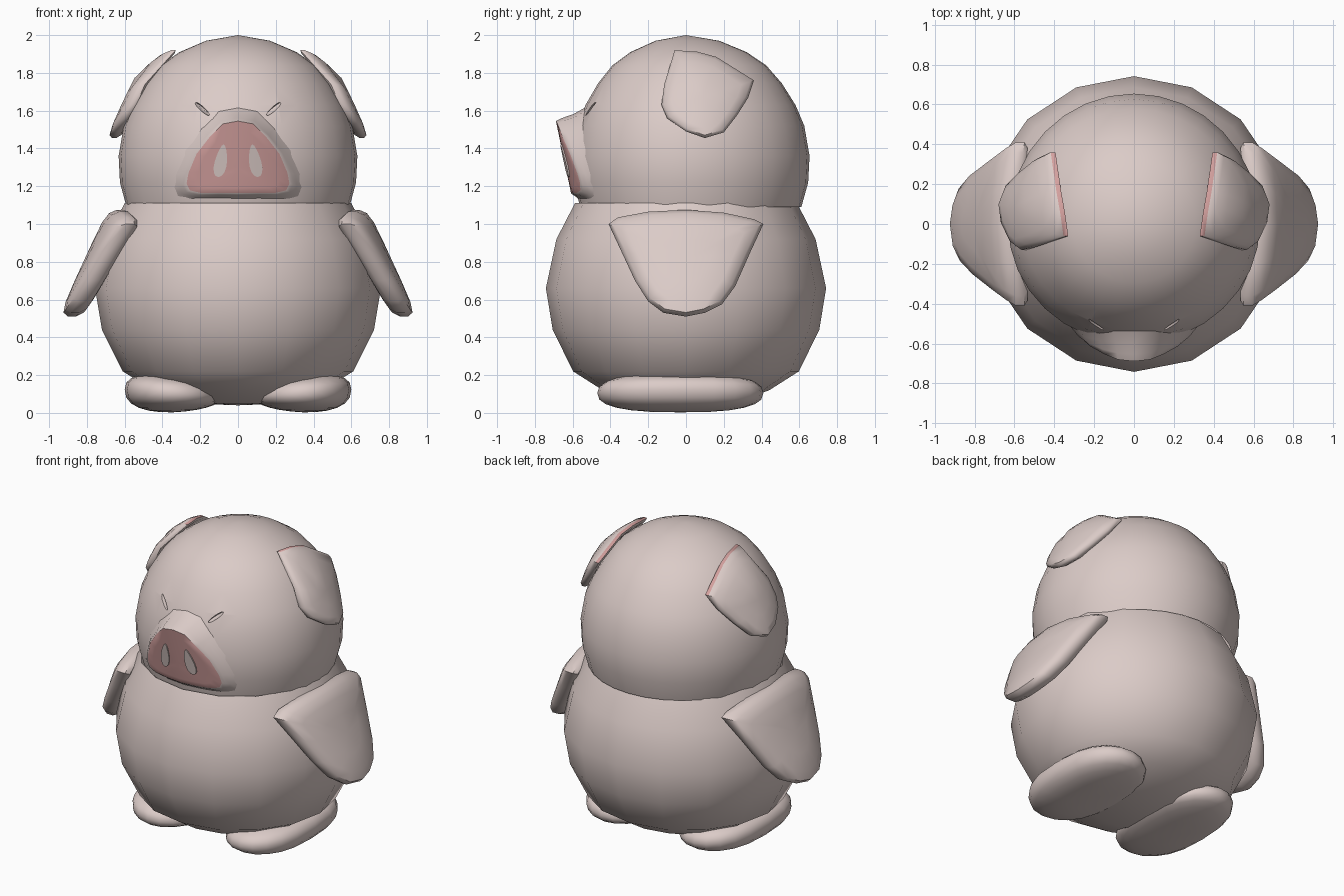
import bpy, bmesh, math

if "Cube" in bpy.data.objects:
    bpy.data.objects.remove(bpy.data.objects["Cube"])


def material(name, rgb):
    m = bpy.data.materials.new(name)
    m.diffuse_color = (*rgb, 1)
    m.use_nodes = True
    m.node_tree.nodes["Principled BSDF"].inputs["Base Color"].default_value = m.diffuse_color
    return m


SKIN = material("pale_skin", (0.71, 0.60, 0.575))
PINK = material("snout_pink", (0.65, 0.35, 0.34))


def finish(name, bm, angle=40):
    """Turn a bmesh into a smooth shaded object."""
    bmesh.ops.recalc_face_normals(bm, faces=bm.faces)
    me = bpy.data.meshes.new(name)
    bm.to_mesh(me)
    bm.free()
    me.materials.append(SKIN)
    me.materials.append(PINK)
    ob = bpy.data.objects.new(name, me)
    bpy.context.collection.objects.link(ob)
    smooth(ob, angle)
    return ob


def smooth(ob, angle):
    bpy.ops.object.select_all(action='DESELECT')
    ob.select_set(True)
    bpy.context.view_layer.objects.active = ob
    bpy.ops.object.shade_smooth_by_angle(angle=math.radians(angle))


def loft(bm, rings):
    """Join closed rings of points; a one-point ring becomes a tip. Returns faces per band."""
    vs = [[bm.verts.new(p) for p in r] for r in rings]
    bands = []
    for a, b in zip(vs, vs[1:]):
        n = max(len(a), len(b))
        band = []
        for i in range(n):
            j = (i + 1) % n
            if len(a) == 1:
                f = (a[0], b[i], b[j])
            elif len(b) == 1:
                f = (a[i], a[j], b[0])
            else:
                f = (a[i], a[j], b[j], b[i])
            band.append(bm.faces.new(f))
        bands.append(band)
    return bands


def lathe(name, profile, segs, front=1.0, back=1.0):
    bm = bmesh.new()
    rings = []
    for r, z in profile:
        if r == 0:
            rings.append([(0, 0, z)])
            continue
        ring = []
        for i in range(segs):
            a = 2 * math.pi * i / segs
            y = r * math.sin(a)
            ring.append((r * math.cos(a), y * (back if y > 0 else front), z))
        rings.append(ring)
    loft(bm, rings)
    return finish(name, bm)


def interp(table, v):
    """Piecewise linear lookup in (key, value) pairs sorted by key."""
    if v <= table[0][0]:
        return table[0][1]
    for (a, p), (b, q) in zip(table, table[1:]):
        if v <= b:
            return p + (q - p) * (v - a) / (b - a)
    return table[-1][1]


# Body and head
lathe("body", [(0, .04), (.25, .05), (.45, .12), (.61, .22), (.72, .44),
               (.757, .66), (.70, .92), (.60, 1.11)], 16, .98, .98)
HEAD = [(.59, 1.09), (.625, 1.22), (.632, 1.36), (.605, 1.52), (.56, 1.63),
        (.49, 1.745), (.41, 1.84), (.31, 1.91), (.17, 1.97), (0, 2.0)]
FRONT = .95
head = lathe("head", HEAD, 32, FRONT, 1.035)

# Slanted closed eyes cut as narrow slits into the head
for s in (1, -1):
    bpy.ops.mesh.primitive_uv_sphere_add(segments=12, ring_count=8, radius=1,
                                         location=(s * .19, -.505, 1.61),
                                         rotation=(0, -s * math.radians(38), s * .35))
    cutter = bpy.context.object
    cutter.name = "eye_cutter"
    cutter.scale = (.062, .035, .011)
    cutter.data.materials.append(SKIN)
    cutter.hide_render = True
    mod = head.modifiers.new("eye_slit", 'BOOLEAN')
    mod.operation = 'DIFFERENCE'
    mod.solver = 'EXACT'
    mod.object = cutter
    bpy.ops.object.select_all(action='DESELECT')
    head.select_set(True)
    bpy.context.view_layer.objects.active = head
    bpy.ops.object.modifier_apply(modifier=mod.name)
    bpy.data.objects.remove(cutter)
smooth(head, 40)


# Snout: curved pink face with a skirt flaring into the head
def face_y(x, z):
    return -.61 - .21 * (z - 1.17) + .8 * x * x


def head_y(x, z):
    r = interp([(q, p) for p, q in HEAD], z)
    return -FRONT * math.sqrt(max(r * r - x * x, .01))


half = [(.08, 1.53), (.15, 1.46), (.22, 1.37), (.262, 1.27), (.272, 1.215),
        (.255, 1.178), (.2, 1.165), (.1, 1.165)]
outline = [(0, 1.545)] + half + [(0, 1.163)] + [(-x, z) for x, z in reversed(half)]
CZ = 1.3
rings = [[(0, face_y(0, CZ), CZ)]]
for k, back in ((.2, 0), (.4, 0), (.6, 0), (.8, 0), (1, 0), (1.07, .25), (1.15, .62), (1.32, 1)):
    ring = []
    for x, z in outline:
        px, pz = x * k, CZ + (z - CZ) * k
        fy = face_y(x * min(k, 1), CZ + (z - CZ) * min(k, 1))
        ring.append((px, fy + (head_y(px, pz) + .012 - fy) * back, pz))
    rings.append(ring)
bm = bmesh.new()
for i, band in enumerate(loft(bm, rings)):
    for f in band:
        f.material_index = 1 if i < 5 else 0
finish("snout", bm, 60)

# Teardrop nostrils as thin plates on the snout face
for s in (1, -1):
    bm = bmesh.new()
    rim, base = [], []
    for i in range(16):
        a = 2 * math.pi * i / 16
        t = math.sin(a)
        x = s * (.09 - .014 * t + .032 * math.cos(a) * (1 - .35 * t))
        z = 1.335 + .087 * t
        rim.append((x, face_y(x, z) - .007, z))
        base.append((x, face_y(x, z) + .002, z))
    loft(bm, [base, rim, [(s * .09, face_y(.09, 1.335) - .007, 1.335)]])
    finish("nostril", bm)


def slab(name, side, outline, mid_x, h, root=0):
    """Rounded pillow over a (y, z) outline; the first `root` rim edges are pink."""
    n = len(outline)
    cy = sum(p[0] for p in outline) / n
    cz = sum(p[1] for p in outline) / n
    rings = []
    for k, d in ((0, 1), (.4, 1), (.75, .95), (.93, .75), (1, .3),
                 (1, -.3), (.93, -.75), (.75, -.95), (.4, -1), (0, -1)):
        ring = []
        for y, z in (outline if k else outline[:1]):
            y, z = cy + (y - cy) * k, cz + (z - cz) * k
            ring.append((side * (mid_x(y, z) + d * h), y, z))
        rings.append(ring)
    bm = bmesh.new()
    for f in loft(bm, rings)[4][:root]:
        f.material_index = 1
    finish(name, bm, 50)


EAR = [(-.06, 1.92), (.06, 1.912), (.16, 1.885), (.36, 1.76), (.33, 1.67), (.27, 1.575),
       (.2, 1.485), (.1, 1.455), (0, 1.49), (-.1, 1.56), (-.13, 1.63), (-.115, 1.74)]
EAR_X = [(1.46, .66), (1.56, .61), (1.67, .56), (1.78, .505), (1.88, .40), (1.92, .35)]
ARM = [(-.41, 1.0), (-.36, 1.035), (-.2, 1.065), (0, 1.075), (.2, 1.06), (.36, 1.025),
       (.41, 1.0), (.34, .85), (.26, .67), (.19, .575), (.1, .53), (0, .51),
       (-.12, .53), (-.2, .59), (-.27, .7), (-.34, .85)]

for s in (1, -1):
    # Folded ear
    slab("ear", s, EAR, lambda y, z: interp(EAR_X, z) - 1.0 * (y - .03) ** 2, .04, 3)
    # Flipper arm
    slab("arm", s, ARM, lambda y, z: .62 + .46 * (1.075 - z) - .5 * y * y, .072)

    # Foot: long rounded pad, thinner on the inner side
    bm = bmesh.new()
    bmesh.ops.create_uvsphere(bm, u_segments=20, v_segments=12, radius=1)
    for v in bm.verts:
        x, y, z = v.co
        y = math.copysign(abs(y) ** .75, y)
        z = math.copysign(abs(z) ** .8, z)
        v.co = (s * (.345 + .255 * x), -.03 + .44 * y,
                .105 + .02 * x * (1 - abs(z)) + .102 * z * (1 + .25 * x * (1 if z > 0 else .3)))
    finish("foot", bm, 60)
